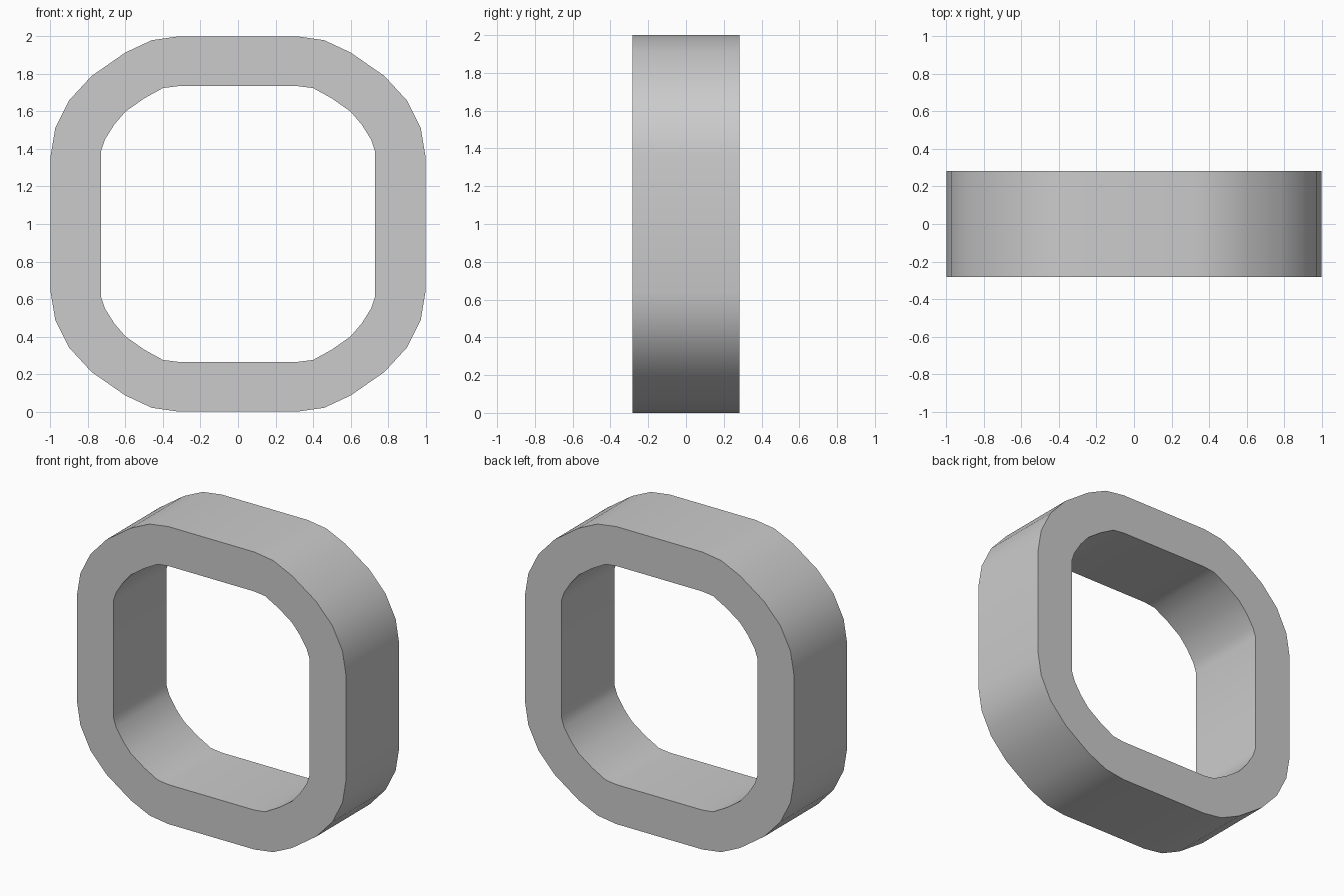
import bpy, bmesh

if "Cube" in bpy.data.objects:
    bpy.data.objects.remove(bpy.data.objects["Cube"])

HALF_DEPTH = 0.2825
# One rounded corner of each outline, measured from the centre of the frame
OUTER = [(1, .36), (.975, .51), (.9, .66), (.78, .79), (.6, .915), (.46, .98), (.32, 1)]
INNER = [(.73, .39), (.71, .45), (.66, .53), (.6, .6), (.5, .67), (.4, .725), (.32, .735)]


def full_loop(corner):
    """Mirror one corner into a closed counter-clockwise outline."""
    top = corner + [(-x, z) for x, z in reversed(corner)]
    return top + [(x, -z) for x, z in reversed(top)]


def ring(bm, corner, y):
    return [bm.verts.new((x, y, z + 1)) for x, z in full_loop(corner)]


# Rounded square frame: four outlines bridged into a closed tube
bm = bmesh.new()
rings = [ring(bm, OUTER, -HALF_DEPTH), ring(bm, OUTER, HALF_DEPTH),
         ring(bm, INNER, HALF_DEPTH), ring(bm, INNER, -HALF_DEPTH)]
for a, b in zip(rings, rings[1:] + rings[:1]):
    n = len(a)
    for i in range(n):
        j = (i + 1) % n
        bm.faces.new((a[i], a[j], b[j], b[i]))
bmesh.ops.recalc_face_normals(bm, faces=bm.faces)

mesh = bpy.data.meshes.new("rounded_square_frame")
bm.to_mesh(mesh)
bm.free()
frame = bpy.data.objects.new("rounded_square_frame", mesh)
bpy.context.collection.objects.link(frame)

# Smooth corners, crisp rims
bpy.context.view_layer.objects.active = frame
frame.select_set(True)
bpy.ops.object.shade_smooth_by_angle()
